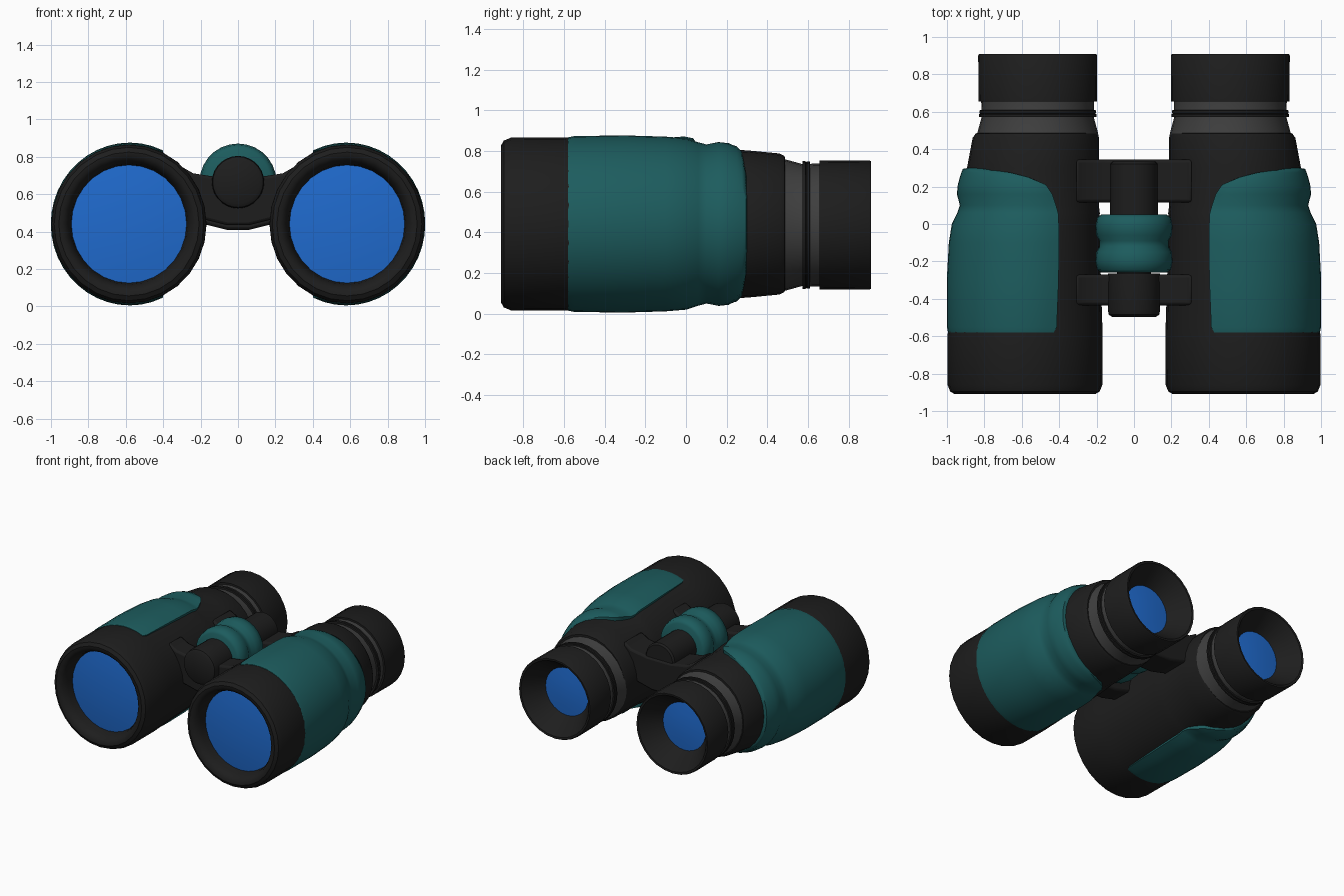
import bpy, bmesh, math

if "Cube" in bpy.data.objects:
    bpy.data.objects.remove(bpy.data.objects["Cube"], do_unlink=True)


def material(name, color):
    m = bpy.data.materials.new(name)
    m.use_nodes = True
    m.diffuse_color = (*color, 1)
    bsdf = m.node_tree.nodes["Principled BSDF"]
    bsdf.inputs["Base Color"].default_value = (*color, 1)
    bsdf.inputs["Roughness"].default_value = 0.6
    return m


BLACK = material("black_rubber", (0.0125, 0.0125, 0.0125))
TEAL = material("teal_grip", (0.012, 0.108, 0.112))
GRAY = material("gray_metal", (0.05, 0.05, 0.05))
BLUE = material("blue_glass", (0.014, 0.146, 0.62))


def finish(name, bm, mat, angle=35):
    bmesh.ops.remove_doubles(bm, verts=bm.verts, dist=0.0005)
    bmesh.ops.recalc_face_normals(bm, faces=bm.faces)
    mesh = bpy.data.meshes.new(name)
    bm.to_mesh(mesh)
    bm.free()
    mesh.materials.append(mat)
    ob = bpy.data.objects.new(name, mesh)
    bpy.context.collection.objects.link(ob)
    bpy.ops.object.select_all(action='DESELECT')
    ob.select_set(True)
    bpy.context.view_layer.objects.active = ob
    bpy.ops.object.shade_smooth_by_angle(angle=math.radians(angle))
    return ob


def skin(bm, rows, closed):
    """Bridge successive rows of points with quads."""
    vs = [[bm.verts.new(p) for p in row] for row in rows]
    n = len(vs[0])
    for a, b in zip(vs, vs[1:]):
        for i in range(n if closed else n - 1):
            j = (i + 1) % n
            bm.faces.new((a[i], a[j], b[j], b[i]))


def lathe(name, profile, mat, cz, side=1, segs=28, angle=35, tall=1):
    """Round part along y; profile rows are (y, radius, centre x)."""
    rows = []
    for y, r, cx in profile:
        ring = [2 * math.pi * i / segs for i in range(segs)]
        rows.append([(side * (cx + r * math.cos(t)), y, cz + tall * r * math.sin(t)) for t in ring])
    bm = bmesh.new()
    skin(bm, rows, True)
    return finish(name, bm, mat, angle)


def grip(name, profile, side, cz, segs=28, tall=1.015):
    """Outer wrap, thinning to its edges; rows are (y, radius, centre x, half span in degrees)."""
    rows = []
    for y, r, cx, span in profile:
        row = []
        for i in range(-1, segs + 2):
            k = min(max(i, 0), segs)
            s = 2 * k / segs - 1
            rr = r * (1 - 0.025 * s ** 4) - (0 if k == i else 0.04)
            t = math.radians(span) * s
            row.append((side * (cx + rr * math.cos(t)), y, cz + tall * rr * math.sin(t)))
        rows.append(row)
    bm = bmesh.new()
    skin(bm, rows, False)
    return finish(name, bm, TEAL, 50)


def at(cx, pairs):
    return [(y, r, cx) for y, r in pairs]


BODY_Z, EYE_Z, EYE_X, HUB_Z = 0.441, 0.436, 0.515, 0.665

barrel = at(0.583, [(-0.8, 0.308), (-0.85, 0.316), (-0.89, 0.332), (-0.908, 0.355), (-0.91, 0.375),
                    (-0.895, 0.4), (-0.86, 0.414), (-0.6, 0.415)]) + [
    (-0.55, 0.411, 0.58), (-0.3, 0.403, 0.58), (0, 0.388, 0.572), (0.06, 0.372, 0.555),
    (0.1, 0.362, 0.55), (0.3, 0.353, 0.54), (0.46, 0.338, 0.525), (0.485, 0.326, 0.52),
    (0.487, 0.28, EYE_X)]

wrap = [(-0.585, 0.4, 0.573, 110), (-0.58, 0.424, 0.57, 110), (-0.55, 0.43, 0.57, 112),
        (-0.3, 0.433, 0.568, 113), (-0.1, 0.427, 0.563, 113), (0, 0.419, 0.555, 112),
        (0.06, 0.4, 0.545, 111), (0.1, 0.39, 0.541, 109), (0.16, 0.402, 0.545, 106),
        (0.21, 0.397, 0.545, 101), (0.25, 0.386, 0.545, 87), (0.275, 0.378, 0.545, 71),
        (0.295, 0.37, 0.545, 42), (0.3, 0.34, 0.545, 38)]

for side, label in ((1, "left"), (-1, "right")):
    # Main tube with front lens and rubber wrap
    lathe(label + "_barrel", barrel, BLACK, BODY_Z, side, tall=1.025)
    lathe(label + "_front_lens", at(0.585, [(-0.8, 0.314), (-0.812, 0.22), (-0.819, 0.1),
                                            (-0.821, 0)]), BLUE, BODY_Z, side, tall=1.015)
    grip(label + "_grip", wrap, side, BODY_Z)
    # Eyepiece: metal neck, thin ring, cup and rear lens
    lathe(label + "_eyepiece_neck", at(EYE_X, [(0.47, 0.325), (0.49, 0.322), (0.57, 0.3),
                                               (0.66, 0.302)]), GRAY, EYE_Z, side)
    lathe(label + "_eyepiece_ring", at(EYE_X, [(0.572, 0.29), (0.573, 0.315), (0.586, 0.315),
                                               (0.59, 0.308), (0.594, 0.312), (0.608, 0.312),
                                               (0.609, 0.29)]), BLACK, EYE_Z, side)
    lathe(label + "_eyecup", at(EYE_X, [(0.655, 0.29), (0.656, 0.316), (0.9, 0.318),
                                        (0.91, 0.312), (0.908, 0.297), (0.755, 0.187)]),
          BLACK, EYE_Z, side)
    lathe(label + "_rear_lens", at(EYE_X, [(0.755, 0.192), (0.764, 0.1), (0.767, 0)]),
          BLUE, EYE_Z, side)

# Central hinge and focus wheel
lathe("front_hub", at(0, [(-0.498, 0), (-0.498, 0.115), (-0.485, 0.135), (-0.46, 0.14),
                          (-0.265, 0.138), (-0.265, 0)]), BLACK, HUB_Z)
lathe("axle", at(0, [(-0.3, 0.09), (0.1, 0.09)]), BLACK, HUB_Z)
lathe("rear_hub", at(0, [(0.04, 0), (0.04, 0.127), (0.32, 0.127), (0.333, 0.115),
                         (0.333, 0)]), BLACK, HUB_Z)
lathe("focus_wheel", at(0, [(-0.26, 0), (-0.26, 0.175), (-0.245, 0.197), (-0.2, 0.206),
                            (-0.15, 0.202), (-0.12, 0.184), (-0.09, 0.184), (-0.06, 0.202),
                            (-0.01, 0.206), (0.035, 0.197), (0.05, 0.175), (0.05, 0)]),
      TEAL, HUB_Z, angle=60)

# Bridge plates joining the tubes
half = [(0.06, 0.435), (0.14, 0.455), (0.28, 0.49), (0.31, 0.752), (0.24, 0.712), (0.1, 0.69)]
outline = half + [(-x, z) for x, z in reversed(half)]
for name, y0, y1, dz in (("front_bridge", -0.435, -0.27, 0), ("rear_bridge", 0.115, 0.345, -0.025)):
    bm = bmesh.new()
    face = bm.faces.new([bm.verts.new((x, y0, z + dz)) for x, z in outline])
    out = bmesh.ops.extrude_face_region(bm, geom=[face])
    moved = [v for v in out["geom"] if isinstance(v, bmesh.types.BMVert)]
    bmesh.ops.translate(bm, verts=moved, vec=(0, y1 - y0, 0))
    plate = finish(name, bm, BLACK)
    bevel = plate.modifiers.new("soft_edges", 'BEVEL')
    bevel.width = 0.015
    bevel.segments = 2
